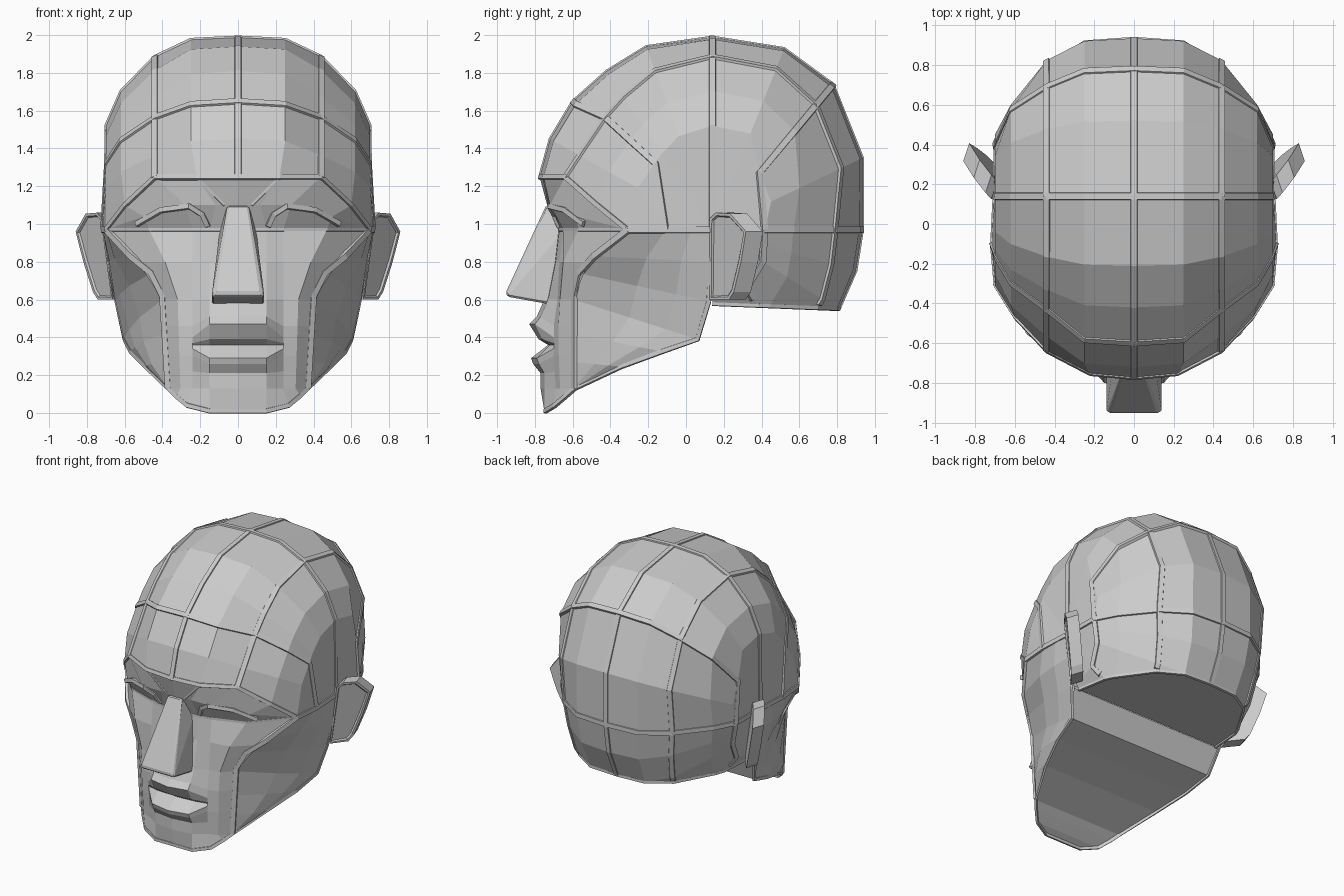
import bpy
import bmesh
import math
from mathutils import Vector

default_cube = bpy.data.objects.get("Cube")
if default_cube:
    bpy.data.objects.remove(default_cube, do_unlink=True)

# One plain grey for the whole bust
clay = bpy.data.materials.new("clay_grey")
clay.use_nodes = True
grey = (.6, .6, .6, 1)
clay.diffuse_color = grey
clay.node_tree.nodes["Principled BSDF"].inputs["Base Color"].default_value = grey


def finish(name, bm):
    """Turn a bmesh into a named object with the shared material."""
    mesh = bpy.data.meshes.new(name)
    bm.to_mesh(mesh)
    bm.free()
    mesh.materials.append(clay)
    obj = bpy.data.objects.new(name, mesh)
    bpy.context.scene.collection.objects.link(obj)
    return obj


def vectors(points):
    return [Vector(point) for point in points]


def flip(point):
    return Vector((-point.x, point.y, point.z))


def full_row(half):
    """Complete a row that starts on the centre line."""
    return [flip(p) for p in reversed(half[1:])] + list(half)


def loft(rows):
    """Skin neighbouring rows with quads that face outwards."""
    bm = bmesh.new()
    grid = [[bm.verts.new(p) for p in row] for row in rows]
    for lower, upper in zip(grid, grid[1:]):
        for i in range(len(lower) - 1):
            bm.faces.new((lower[i], lower[i + 1], upper[i + 1], upper[i]))
    bmesh.ops.remove_doubles(bm, verts=bm.verts[:], dist=.001)
    bm.normal_update()
    middle = Vector((0, 0, .7))
    facing = sum(f.normal.dot(f.calc_center_median() - middle) * f.calc_area()
                 for f in bm.faces)
    if facing < 0:
        bmesh.ops.reverse_faces(bm, faces=bm.faces[:])
    return bm


def ridge(name, path, mirrored=True, width=.02, height=.007):
    """Lay a narrow raised strip along a path on the surface."""
    bm = bmesh.new()
    for turn in ((lambda p: p), flip) if mirrored else ((lambda p: p),):
        line = [turn(p) for p in path]
        sections = []
        for i, p in enumerate(line):
            tangent = line[min(i + 1, len(line) - 1)] - line[max(i - 1, 0)]
            core = Vector((0, .1, min(p.z, .97)))
            normal = (p - core).normalized()
            side = tangent.cross(normal).normalized()
            offsets = ((-width, -.012), (-width * .8, height),
                       (width * .8, height), (width, -.012))
            sections.append([bm.verts.new(p + side * a + normal * b)
                             for a, b in offsets])
        for one, two in zip(sections, sections[1:]):
            for k in range(4):
                n = (k + 1) % 4
                bm.faces.new((one[k], one[n], two[n], two[k]))
        bm.faces.new(sections[0])
        bm.faces.new(sections[-1])
    bmesh.ops.recalc_face_normals(bm, faces=bm.faces[:])
    return finish(name, bm)


# Skull: sagittal stations (y, z, depth ratio of the side column)
stations = [(-.72, 1.45, .82), (-.6, 1.65, .81), (-.42, 1.81, .84),
            (-.21, 1.94, .87), (.14, 1.99, .9), (.52, 1.93, .89),
            (.78, 1.74, .86), (.935, 1.35, .86), (.935, .97, .82),
            (.9, .75, .83), (.81, .545, .87), (.6, .2, .87), (.14, .1, .87)]
columns = (0, .25, .44, .62, .7, .71)
hub = Vector((.705, .14, .97))
temple = Vector((.718, -.11, .97))
brow = vectors([(0, -.775, 1.25), (.22, -.755, 1.25), (.44, -.64, 1.25),
                (.6, -.47, 1.1), (.7, -.31, .97)])
skull = [brow + [temple]]
for i, (y, z, ratio) in enumerate(stations):
    rear = y > .7 or z < .9
    drop = .28 if rear and z < 1.5 else .18
    deep = .47 if rear else .36
    scales = (1, 1 - .12 * (1 - ratio), ratio, ratio - drop, ratio - deep)
    row = []
    for x, k in zip(columns, scales):
        height = hub.z + (z - hub.z) * k
        taper = 1 + .28 * min(0, height - hub.z)
        row.append(Vector((x * taper, hub.y + (y - hub.y) * k, height)))
    skull.append(row + [temple if i < 2 else hub])
# The forehead line sweeps up and back towards the temples
for p in skull[2][2:5]:
    p += Vector((0, .03, .045))

bm = loft([full_row(row) for row in skull])
cut = bmesh.ops.bisect_plane(bm, geom=bm.verts[:] + bm.edges[:] + bm.faces[:],
                             plane_co=(0, .14, .578), plane_no=(0, -.04, -1),
                             clear_outer=True)
rim = [g for g in cut["geom_cut"] if isinstance(g, bmesh.types.BMVert)]
rim.sort(key=lambda v: -math.atan2(v.co.y - .12, v.co.x))
nape = [v.co.copy() for v in rim]
bm.faces.new(rim)
finish("skull", bm)

# Face: front plane running from the eye line to the chin
cheek_edge = vectors([(.7, -.31, .97), (.57, -.49, .83), (.46, -.57, .74),
                      (.4, -.595, .62), (.37, -.595, .13)])


def edge_at(z):
    for a, b in zip(cheek_edge, cheek_edge[1:]):
        if z >= b.z:
            return a.lerp(b, (a.z - z) / (a.z - b.z))
    return cheek_edge[-1].copy()


# Each level: height, mouth corner height, then depth at middle, lip and corner
levels = [(.97, .97, -.68, -.67, -.65), (.8, .8, -.7, -.69, -.67),
          (.6, .6, -.75, -.73, -.68), (.51, .46, -.79, -.77, -.7),
          (.47, .4, -.83, -.8, -.7), (.39, .37, -.78, -.76, -.7),
          (.36, .36, -.73, -.72, -.7), (.29, .34, -.82, -.79, -.7),
          (.26, .3, -.81, -.78, -.7), (.21, .22, -.77, -.75, -.695),
          (.13, .13, -.77, -.75, -.69)]
face = []
for z, corner, *depths in levels:
    row = [Vector((x, y, h)) for x, y, h in
           zip((0, .15, .24), depths, (z, z, corner))]
    outer = edge_at(corner)
    cheek = row[-1].lerp(outer, .5)
    cheek.y -= .2 * (outer.x - .25)
    face.append(row + [cheek, outer])
chin = vectors([(0, -.75, .01), (.15, -.75, .01), (.27, -.7, .04),
                (.33, -.64, .09), (.37, -.595, .13)])
face.append(chin)
finish("face", loft([full_row(row) for row in face]))

# Eye sockets between the brow and the eye line
lid = vectors([(0, -.735, 1.1), (.12, -.72, 1.1), (.28, -.72, 1.1),
               (.5, -.58, 1.04)]) + [brow[-1]]
finish("eye_sockets", loft([full_row(row) for row in (brow, lid, face[0])]))

# Jaw sides, bulging slightly between the cheek edge and the rear edge
jaw_edge = [hub] + vectors([(.69, .13, .8), (.65, .12, .59), (.605, .06, .39),
                            (.57, -.13, .325), (.49, -.35, .245),
                            (.37, -.595, .13)])
jaw = []
for i, back in enumerate(jaw_edge):
    front = edge_at((.97, .83, .74, .6, .42, .27, .13)[i])
    row = []
    for t in (0, .45, .75, 1):
        p = front.lerp(back, t)
        p.x += (.12 if i else .06) * t * (1 - t)
        row.append(p)
    jaw.append(row)
# Bottom corner stays on the outline
jaw[-1] = [jaw_edge[-1]] * 4
for label, turn in (("left", lambda p: p), ("right", flip)):
    finish("jaw_side_" + label, loft([[turn(p) for p in row] for row in jaw]))

# Underside bands run straight across
outline = chin + jaw_edge[-2:1:-1]
finish("jaw_underside",
       loft([[flip(p), Vector((0, p.y, p.z)), p] for p in outline[1:]]))

# Nose wedge
bm = bmesh.new()
for x, y, z in ((.055, -.74, 1.1), (.125, -.955, .635), (.14, -.945, .615),
                (.14, -.72, .575), (.09, -.6, 1.02)):
    for sign in (-1, 1):
        bm.verts.new((x * sign, y, z))
bmesh.ops.convex_hull(bm, input=bm.verts[:])
bmesh.ops.dissolve_limit(bm, angle_limit=.03, verts=bm.verts[:], edges=bm.edges[:])
bevel = finish("nose", bm).modifiers.new("soft_edges", "BEVEL")
bevel.width = .01
bevel.segments = 1

# Ears: thick flared plates with a sunken centre
bm = bmesh.new()
plate = [bm.verts.new((.685 + .5 * u - .13 * (1 - z), .215 + .64 * u, z))
         for u, z in ((0, 1.03), (.05, 1.06), (.17, 1.055), (.3, .96),
                      (.26, .8), (.2, .64), (.16, .6), (0, .6))]
inner = bm.faces.new(plate)
grown = bmesh.ops.extrude_face_region(bm, geom=[inner])["geom"]
bmesh.ops.translate(bm, vec=(.03, -.09, 0),
                    verts=[g for g in grown if isinstance(g, bmesh.types.BMVert)])
outer_face = [g for g in grown if isinstance(g, bmesh.types.BMFace)]
bmesh.ops.recalc_face_normals(bm, faces=bm.faces[:])
bmesh.ops.inset_region(bm, faces=outer_face, thickness=.016, depth=0)
bmesh.ops.inset_region(bm, faces=outer_face, thickness=.008, depth=-.01)
finish("ears", bm).modifiers.new("other_side", "MIRROR")

# Raised construction lines over the skull and face
side_line = [row[2] for row in skull[:12]]
back_arc = skull[7][:5] + [row[4] for row in skull[9:13]]
ridge("ridge_centre", [row[0] for row in skull[:12]], mirrored=False)
ridge("ridge_crown_side", side_line + [side_line[-1].lerp(skull[12][2], .1)])
ridge("ridge_crown_cross", skull[5])
ridge("ridge_forehead", skull[2])
ridge("ridge_back_arc", back_arc + [skull[12][4].lerp(skull[12][3], .4)])
ridge("ridge_equator", skull[9] + [temple, brow[-1]])
ridge("ridge_brow", brow, width=.016)
ridge("ridge_cheek", cheek_edge)
ridge("ridge_jaw", outline + [hub], width=.014, height=.004)
ridge("ridge_nape", nape, mirrored=False, width=.012, height=.005)
ridge("ridge_eye_line", face[0], width=.01, height=.005)
ridge("ridge_glabella", [brow[1], lid[1].lerp(lid[0], .4)], width=.008, height=.004)
ridge("eyelids", vectors([(.16, -.68, .985), (.19, -.705, 1.05), (.26, -.725, 1.095),
                          (.41, -.645, 1.075), (.54, -.545, 1)]), width=.016)
